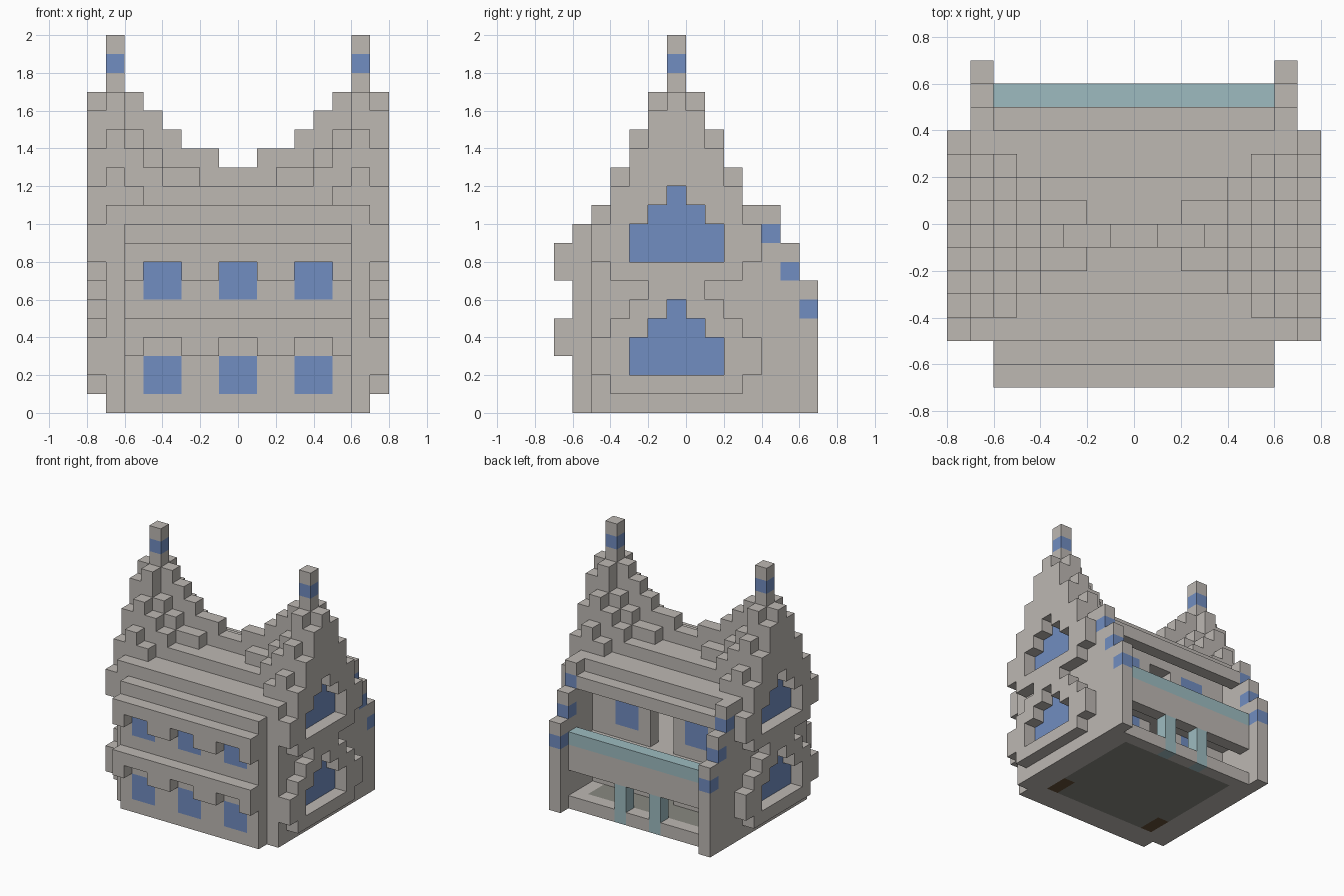
import bpy
import bmesh
from mathutils import Vector

UNIT = 0.1
old = bpy.data.objects.get("Cube")
if old:
    bpy.data.objects.remove(old)


def material(name, r, g, b):
    mat = bpy.data.materials.new(name)
    mat.use_nodes = True
    mat.diffuse_color = (r, g, b, 1)
    mat.node_tree.nodes["Principled BSDF"].inputs["Base Color"].default_value = (r, g, b, 1)
    return mat


materials = {
    "stone": material("warm grey stone", 0.51, 0.48, 0.45),
    "blue": material("blue glass", 0.165, 0.266, 0.533),
    "teal": material("pale teal glass", 0.34, 0.5, 0.53),
    "floor": material("dark floor", 0.25, 0.25, 0.22),
    "wood": material("brown wood", 0.13, 0.08, 0.04),
}
names = list(materials)
blocks = {}


def box(part, colour, xs, ys, zs):
    """Fill a run of blocks on both sides of the centre plane."""
    for x in range(*xs):
        for y in range(*ys):
            for z in range(*zs):
                for cell in ((x, y, z), (-1 - x, y, z)):
                    if colour:
                        blocks[cell] = (part, colour)
                    else:
                        blocks.pop(cell, None)


def row(y):
    """Distance of a row of blocks from the ridge."""
    return abs(y + 1)


# Gable walls, with spires and stepped rear wings
gable_tops = [20, 17, 15, 13, 11]
for y in range(-5, 4):
    box("gable_walls", "stone", (6, 7), (y, y + 1), (0, gable_tops[row(y)]))
for y, top in ((4, 11), (5, 9), (6, 7)):
    box("rear_wings", "stone", (6, 7), (y, y + 1), (0, top))
    box("wing_lights", "blue", (6, 7), (y, y + 1), (top - 2, top - 1))
box("spire_lights", "blue", (6, 7), (-1, 0), (18, 19))

# Arched gable windows and the raised stone surrounds
frame_reach = [3, 4, 4, 3, 2, 1]
glass_reach = [-1, 2, 2, 1, 0, -1]
for base in (1, 7):
    for step in range(len(frame_reach)):
        z = base + step
        for y in range(-5, 4):
            d = row(y)
            if d <= glass_reach[step]:
                box("gable_windows", "blue", (6, 7), (y, y + 1), (z, z + 1))
            elif d <= frame_reach[step]:
                box("gable_frames", "stone", (7, 8), (y, y + 1), (z, z + 1))
for y in range(-5, 4):
    d = row(y)
    top = min(gable_tops[d] - 1, 17)
    start = {0: 12, 1: 11, 2: 10}.get(d, 9)
    box("gable_frames", "stone", (7, 8), (y, y + 1), (start, top))

# Roof: each row rises in steps towards the gables
roof_tops = [
    [13, 14, 14, 15, 16, 17],
    [12, 12, 13, 13, 14, 15],
    [12, 12, 12, 12, 13, 14],
    [11, 11, 11, 11, 11, 12],
    [11, 11, 11, 11, 11, 11],
]
for y in range(-5, 4):
    for x, top in enumerate(roof_tops[row(y)]):
        box("roof", "stone", (x, x + 1), (y, y + 1), (10, top))

# Floors
box("ground_floor", "stone", (0, 6), (-6, 6), (0, 1))
box("ground_floor", "floor", (0, 5), (-4, 5), (0, 1))
box("ground_floor", "wood", (4, 5), (-4, -2), (0, 1))
box("upper_floor", "stone", (0, 6), (-5, 5), (4, 5))

# Front wall with two rows of windows under projecting bands
box("front_wall", "stone", (0, 6), (-6, -5), (0, 10))
for glass_bottom, band in ((1, 3), (6, 7)):
    box("front_bands", "stone", (0, 6), (-7, -6), (band, band + 2))
    for xs in ((0, 1), (3, 5)):
        box("front_windows", "blue", xs, (-6, -5), (glass_bottom, glass_bottom + 2))
        box("front_bands", None, xs, (-7, -6), (band, band + 1))

# Recessed back wall with windows and central doorways
box("back_wall", "stone", (0, 6), (2, 3), (1, 10))
for floor in (1, 5):
    box("back_windows", "blue", (2, 4), (2, 3), (floor + 1, floor + 3))
    box("back_wall", None, (0, 1), (2, 3), (floor, floor + 3))
box("back_windows", "blue", (2, 4), (2, 3), (8, 9))
box("back_wall", None, (0, 1), (2, 3), (8, 9))
box("inner_door", "wood", (0, 1), (-5, -4), (5, 8))

# Rear eave beam, balcony rail and porch columns
box("rear_eave", "stone", (0, 6), (4, 5), (9, 10))
box("rear_eave", "stone", (0, 6), (3, 4), (10, 11))
box("balcony_front", "stone", (0, 6), (5, 6), (3, 5))
box("balcony_rail", "teal", (0, 6), (5, 6), (5, 6))
box("porch_columns", "teal", (1, 2), (5, 6), (0, 3))

# Faces of a block: outward direction and its two side directions
axes = [Vector(v) for v in ((1, 0, 0), (0, 1, 0), (0, 0, 1))]
sides = []
for i in range(3):
    for sign in (1, -1):
        sides.append((axes[i] * sign, axes[(i + 1) % 3] * sign, axes[(i + 2) % 3]))


def build(part):
    """Make one object from the exposed faces of a part's blocks."""
    bm = bmesh.new()
    for cell, (owner, colour) in blocks.items():
        if owner != part:
            continue
        centre = Vector(cell) + Vector((0.5, 0.5, 0.5))
        for out, u, v in sides:
            if tuple(int(c) for c in Vector(cell) + out) in blocks:
                continue
            corners = [centre + (out + u * a + v * b) / 2
                       for a, b in ((-1, -1), (1, -1), (1, 1), (-1, 1))]
            face = bm.faces.new([bm.verts.new(c * UNIT) for c in corners])
            face.material_index = names.index(colour)
    bmesh.ops.remove_doubles(bm, verts=bm.verts, dist=UNIT / 100)
    bmesh.ops.dissolve_limit(bm, angle_limit=0.01, verts=bm.verts, edges=bm.edges,
                             delimit={"MATERIAL"})
    mesh = bpy.data.meshes.new(part)
    for mat in materials.values():
        mesh.materials.append(mat)
    bm.to_mesh(mesh)
    bm.free()
    bpy.context.collection.objects.link(bpy.data.objects.new(part, mesh))


for part in sorted({owner for owner, colour in blocks.values()}):
    build(part)
